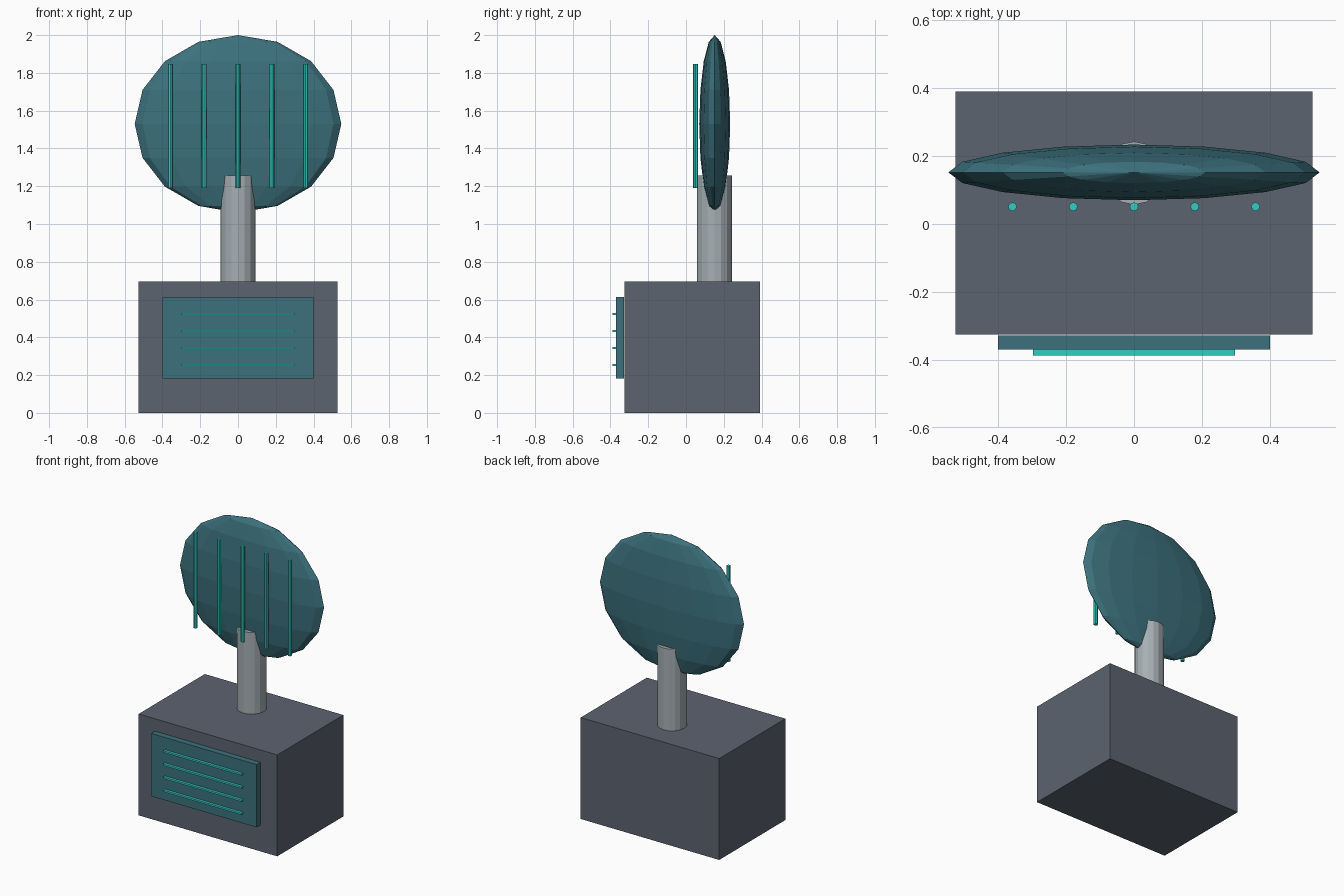
import bpy

cube = bpy.data.objects.get("Cube")
if cube:
    bpy.data.objects.remove(cube, do_unlink=True)


def material(name, rgb):
    m = bpy.data.materials.new(name)
    m.use_nodes = True
    colour = (*rgb, 1)
    m.diffuse_color = colour
    m.node_tree.nodes["Principled BSDF"].inputs["Base Color"].default_value = colour
    return m


slate = material("slate grey", (0.107, 0.125, 0.162))
teal = material("dull teal", (0.045, 0.165, 0.205))
cyan = material("bright cyan", (0.033, 0.604, 0.552))
silver = material("light grey", (0.38, 0.43, 0.45))


def finish(name, mat):
    ob = bpy.context.object
    ob.name = name
    ob.data.materials.append(mat)
    return ob


def box(name, mat, low, high):
    centre = [(a + b) / 2 for a, b in zip(low, high)]
    bpy.ops.mesh.primitive_cube_add(size=1, location=centre)
    ob = finish(name, mat)
    ob.scale = [b - a for a, b in zip(low, high)]


def upright(name, mat, x, y, radius, bottom, top, sides):
    bpy.ops.mesh.primitive_cylinder_add(
        vertices=sides, radius=radius, depth=top - bottom,
        location=(x, y, (bottom + top) / 2))
    finish(name, mat)


# Base block with a raised front panel
box("base", slate, (-0.526, -0.326, 0), (0.526, 0.391, 0.696))
box("front_panel", teal, (-0.4, -0.37, 0.182), (0.4, -0.329, 0.613))

# Thin horizontal bars on the panel
for i in range(4):
    z = 0.253 + 0.09 * i
    box(f"panel_bar_{i + 1}", cyan, (-0.298, -0.388, z - 0.006), (0.298, -0.37, z + 0.006))

# Post that carries the disc
upright("post", silver, 0, 0.15, 0.093, 0.69, 1.257, 16)

# Faceted, flattened disc
bpy.ops.mesh.primitive_uv_sphere_add(segments=16, ring_count=8, radius=1, location=(0, 0.152, 1.53))
finish("disc", teal).scale = (0.547, 0.082, 0.47)

# Vertical rods in front of the disc
for i in range(5):
    upright(f"rod_{i + 1}", cyan, (i - 2) * 0.179, 0.051, 0.013, 1.19, 1.846, 8)
